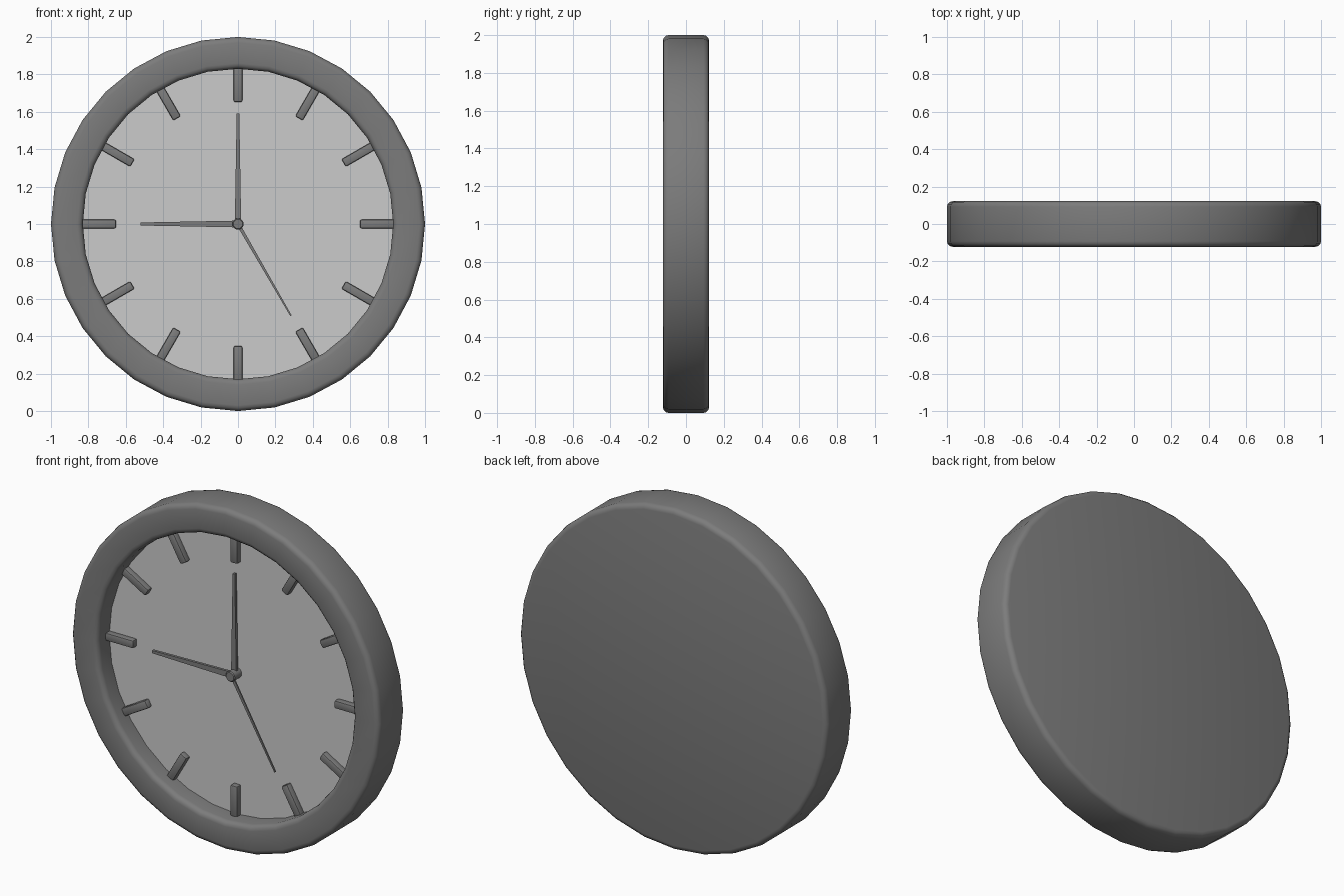
import bpy, bmesh
from math import sin, cos, pi, radians
from mathutils import Matrix

if "Cube" in bpy.data.objects:
    bpy.data.objects.remove(bpy.data.objects["Cube"])

SIDES = 32
CENTRE = Matrix.Translation((0, 0, 1))


def material(name, grey):
    m = bpy.data.materials.new(name)
    m.diffuse_color = (grey, grey, grey, 1)
    m.use_nodes = True
    m.node_tree.nodes["Principled BSDF"].inputs["Base Color"].default_value = m.diffuse_color
    return m


dark = material("dark_grey", 0.2)
light = material("light_grey", 0.8)


def finish(name, bm, mat, matrix=CENTRE, angle=40):
    bmesh.ops.recalc_face_normals(bm, faces=bm.faces[:])
    me = bpy.data.meshes.new(name)
    bm.to_mesh(me)
    bm.free()
    me.shade_smooth()
    me.set_sharp_from_angle(angle=radians(angle))
    me.materials.append(mat)
    ob = bpy.data.objects.new(name, me)
    ob.matrix_world = matrix
    bpy.context.collection.objects.link(ob)
    return ob


def lathe(bm, profile, sides):
    """Revolve (radius, y) points about the y axis; cap the open ends."""
    rings = [[bm.verts.new((r * sin(2 * pi * i / sides), y, r * cos(2 * pi * i / sides)))
              for i in range(sides)] for r, y in profile]
    for a, b in zip(rings, rings[1:]):
        for i in range(sides):
            j = (i + 1) % sides
            bm.faces.new((a[i], a[j], b[j], b[i]))
    bm.faces.new(rings[0])
    bm.faces.new(rings[-1])


def arc(r, y, rad, start):
    """Quarter-round corner points centred on (r, y)."""
    return [(r + rad * cos(radians(start - 30 * k)), y + rad * sin(radians(start - 30 * k)))
            for k in range(4)]


# Case: solid back, rounded rim, recess for the dial
H, B = 0.122, 0.03
profile = (arc(1 - B, H - B, B, 90) + arc(1 - B, -H + B, B, 0)
           + arc(0.83 + B, -H + B, B, 270) + [(0.83, 0.005)])
bm = bmesh.new()
lathe(bm, profile, SIDES)
finish("case", bm, dark)

# Dial
bm = bmesh.new()
lathe(bm, [(0.832, 0.004), (0.832, -0.008)], SIDES)
finish("dial", bm, light)

# Hour markers
for n in range(12):
    bm = bmesh.new()
    bmesh.ops.create_cube(bm, size=1, matrix=Matrix.Translation((0, -0.02, 0.745))
                          @ Matrix.Diagonal((0.046, 0.044, 0.185, 1)))
    bmesh.ops.bevel(bm, geom=bm.edges[:], offset=0.008, segments=2, profile=0.5,
                    affect='EDGES')
    finish(f"hour_marker_{n + 1}", bm, dark, CENTRE @ Matrix.Rotation(n * pi / 6, 4, 'Y'))


# Tapered hands
def hand(name, length, base, tip, y, thick, degrees):
    bm = bmesh.new()
    bmesh.ops.create_cube(bm, size=1)
    for v in bm.verts:
        w = tip if v.co.z > 0 else base
        v.co = (v.co.x * w, y + v.co.y * thick, length if v.co.z > 0 else 0)
    finish(name, bm, dark, CENTRE @ Matrix.Rotation(radians(degrees), 4, 'Y'), 30)


hand("minute_hand", 0.59, 0.034, 0.014, -0.032, 0.016, 0)
hand("hour_hand", 0.52, 0.036, 0.016, -0.046, 0.016, 270)
hand("second_hand", 0.565, 0.018, 0.008, -0.058, 0.008, 150)

# Centre pin
bm = bmesh.new()
lathe(bm, [(0.03, 0), (0.03, -0.071), (0.025, -0.076)], 16)
finish("centre_pin", bm, dark)
